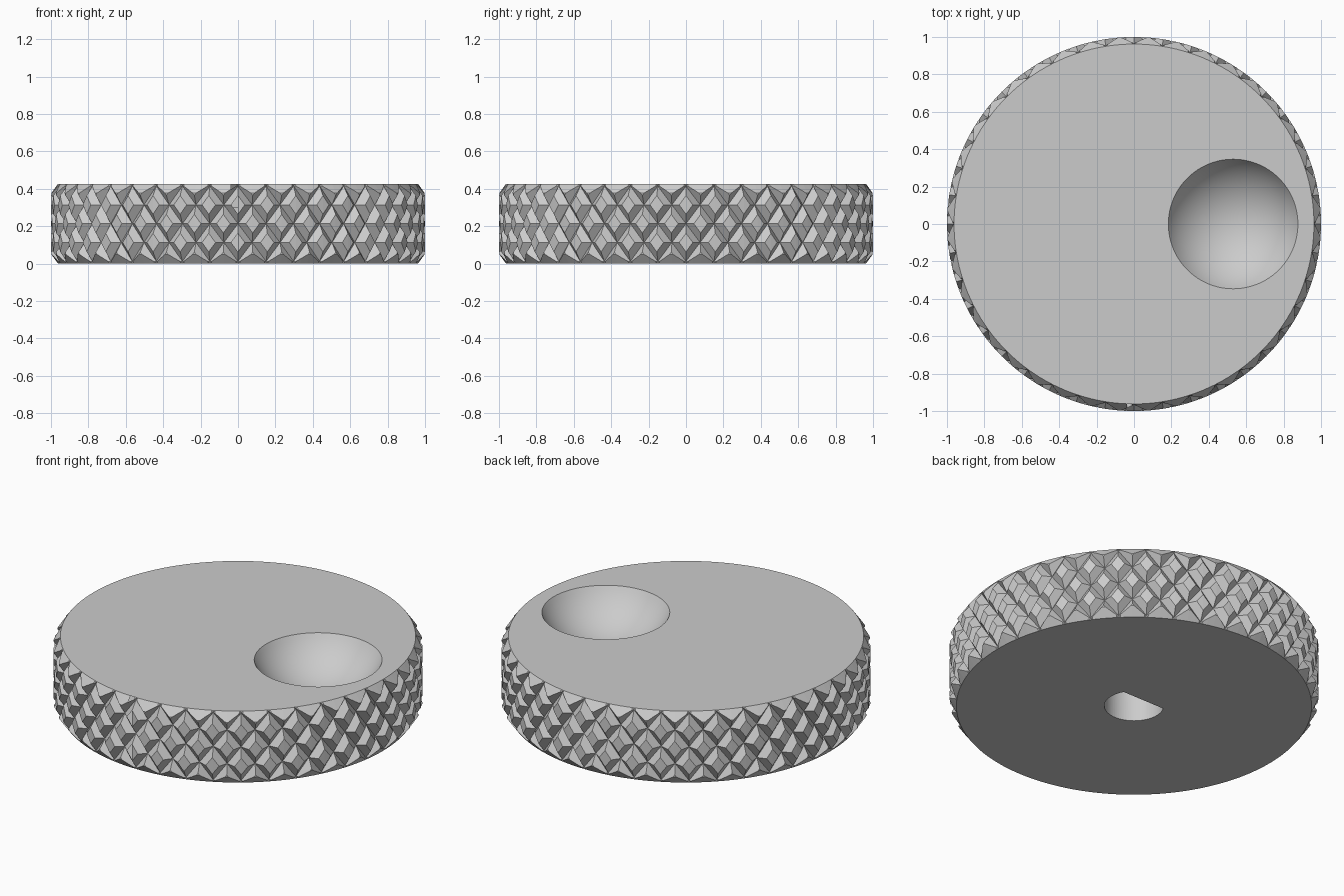
import bpy, bmesh, math
from mathutils import Vector

HEIGHT = 0.427
OUTER, INNER, PEAK = 1.0, 0.962, 1.037   # trimmed radius, groove radius, untrimmed knurl tip radius
CHAMFER = 0.05
KNURLS = 40
HALF_ROW = 0.1006
DIMPLE_POS = Vector((0.53, 0, HEIGHT + 0.2))
DIMPLE_R = 0.4
HOLE_R, HOLE_FLAT, HOLE_DEPTH = 0.161, 0.08, 0.3

cube = bpy.data.objects.get("Cube")
if cube:
    bpy.data.objects.remove(cube, do_unlink=True)

grey = bpy.data.materials.new("light grey")
grey.use_nodes = True
colour = (0.6, 0.6, 0.6, 1)
grey.diffuse_color = colour
grey.node_tree.nodes["Principled BSDF"].inputs["Base Color"].default_value = colour


def finish(name, bm):
    """Turn a bmesh into a named object with the grey material."""
    bmesh.ops.recalc_face_normals(bm, faces=bm.faces)
    mesh = bpy.data.meshes.new(name)
    bm.to_mesh(mesh)
    bm.free()
    mesh.materials.append(grey)
    obj = bpy.data.objects.new(name, mesh)
    bpy.context.collection.objects.link(obj)
    return obj


def ringed_solid(name, levels, count, radius, split=False):
    """Closed solid from stacked rings; split cuts quads along the groove diagonal."""
    bm = bmesh.new()
    rings = []
    for j, z in enumerate(levels):
        ring = []
        for i in range(count):
            a = math.tau * i / count
            r = radius(i, j)
            ring.append(bm.verts.new((r * math.cos(a), r * math.sin(a), z)))
        rings.append(ring)
    for j in range(len(levels) - 1):
        for i in range(count):
            k = (i + 1) % count
            a, b, c, d = rings[j][i], rings[j][k], rings[j + 1][k], rings[j + 1][i]
            if not split:
                bm.faces.new((a, b, c, d))
            elif (i + j) % 2 == 0:
                bm.faces.new((a, b, d))
                bm.faces.new((b, c, d))
            else:
                bm.faces.new((a, b, c))
                bm.faces.new((a, c, d))
    # Triangle fans close both ends
    for ring, z in ((rings[0], levels[0]), (rings[-1], levels[-1])):
        hub = bm.verts.new((0, 0, z))
        for i in range(count):
            bm.faces.new((hub, ring[i], ring[(i + 1) % count]))
    return finish(name, bm)


def cut(target, tool, operation):
    """Apply a boolean and discard its tool."""
    tool.hide_render = True
    mod = target.modifiers.new("cut", "BOOLEAN")
    mod.operation = operation
    mod.solver = "EXACT"
    mod.object = tool
    bpy.context.view_layer.objects.active = target
    bpy.ops.object.modifier_apply(modifier=mod.name)
    bpy.data.objects.remove(tool, do_unlink=True)


# Diamond knurling: peaks and grooves alternate like a chequerboard
levels = [HEIGHT / 2 + HALF_ROW * (j - 3) for j in range(7)]
knob = ringed_solid("knurled_knob", levels, KNURLS * 2,
                    lambda i, j: PEAK if (i + j) % 2 == 0 else INNER, split=True)

# Chamfered envelope trims the peaks and ends
profile = [INNER, OUTER, OUTER, INNER]
envelope = ringed_solid("trim_envelope", [0, CHAMFER, HEIGHT - CHAMFER, HEIGHT],
                        KNURLS * 4, lambda i, j: profile[j])
cut(knob, envelope, "INTERSECT")

# Round finger dimple in the top
bm = bmesh.new()
bmesh.ops.create_uvsphere(bm, u_segments=96, v_segments=48, radius=DIMPLE_R)
bmesh.ops.translate(bm, verts=bm.verts, vec=DIMPLE_POS)
cut(knob, finish("dimple_cutter", bm), "DIFFERENCE")

# D-shaped shaft socket in the underside
bm = bmesh.new()
start = math.asin(HOLE_FLAT / HOLE_R)
sweep = math.pi + 2 * start
steps = 48
outline = []
for s in range(steps + 1):
    a = math.pi - start + sweep * s / steps
    outline.append(bm.verts.new((HOLE_R * math.cos(a), HOLE_R * math.sin(a), -0.1)))
base = bm.faces.new(outline)
top = bmesh.ops.extrude_face_region(bm, geom=[base])["geom"]
bmesh.ops.translate(bm, verts=[v for v in top if isinstance(v, bmesh.types.BMVert)],
                    vec=(0, 0, HOLE_DEPTH + 0.1))
cut(knob, finish("socket_cutter", bm), "DIFFERENCE")

# Smooth dimple and socket wall, flat facets everywhere else
bpy.ops.object.select_all(action="DESELECT")
knob.select_set(True)
bpy.context.view_layer.objects.active = knob
bpy.ops.object.shade_smooth_by_angle(angle=math.radians(15))
for face in knob.data.polygons:
    c = face.center
    in_dimple = (c - DIMPLE_POS).length < DIMPLE_R + 0.002 and c.z < HEIGHT - 0.0001
    in_socket = c.xy.length < HOLE_R + 0.01 and 0.001 < c.z < HOLE_DEPTH - 0.001
    face.use_smooth = in_dimple or in_socket
    face.material_index = 0
